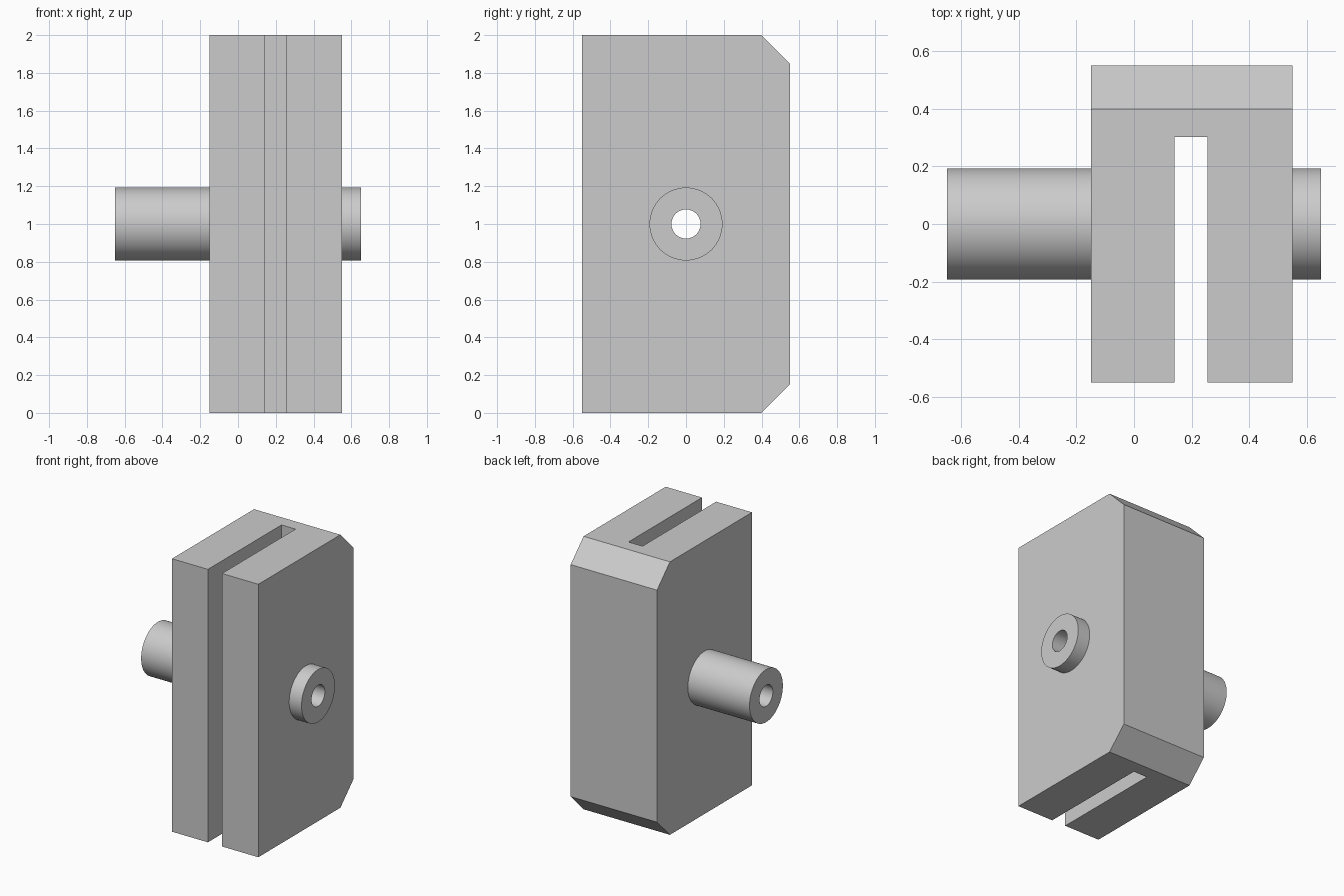
import bpy
import bmesh
import math

if "Cube" in bpy.data.objects:
    bpy.data.objects.remove(bpy.data.objects["Cube"], do_unlink=True)

grey = bpy.data.materials.new("plain_grey")
grey.use_nodes = True
colour = (0.6, 0.6, 0.6, 1)
grey.diffuse_color = colour
grey.node_tree.nodes["Principled BSDF"].inputs["Base Color"].default_value = colour

DEPTH, HEIGHT, CHAMFER = 0.55, 2.0, 0.15
LEFT, RIGHT = 0.55, -0.15
SLOT_MIN, SLOT_MAX, SLOT_BACK = 0.141, 0.255, 0.302


def prism(name, profile, x0, x1):
    """Extrude a (y, z) outline along x."""
    bm = bmesh.new()
    base = bm.faces.new([bm.verts.new((x0, y, z)) for y, z in profile])
    moved = bmesh.ops.extrude_face_region(bm, geom=[base])["geom"]
    bmesh.ops.translate(bm, vec=(x1 - x0, 0, 0),
                        verts=[v for v in moved if isinstance(v, bmesh.types.BMVert)])
    bmesh.ops.recalc_face_normals(bm, faces=bm.faces)
    mesh = bpy.data.meshes.new(name)
    bm.to_mesh(mesh)
    bm.free()
    mesh.materials.append(grey)
    obj = bpy.data.objects.new(name, mesh)
    bpy.context.collection.objects.link(obj)
    return obj


def circle(radius, sides=64):
    angles = [2 * math.pi * i / sides for i in range(sides)]
    return [(radius * math.cos(a), HEIGHT / 2 + radius * math.sin(a)) for a in angles]


def combine(target, tool, operation):
    """Apply a boolean and discard the tool."""
    mod = target.modifiers.new(operation.lower(), "BOOLEAN")
    mod.operation, mod.solver, mod.object = operation, "EXACT", tool
    bpy.context.view_layer.objects.active = target
    bpy.ops.object.modifier_apply(modifier=mod.name)
    bpy.data.objects.remove(tool, do_unlink=True)


# Block with two chamfered back edges
outline = [(-DEPTH, 0), (DEPTH - CHAMFER, 0), (DEPTH, CHAMFER),
           (DEPTH, HEIGHT - CHAMFER), (DEPTH - CHAMFER, HEIGHT), (-DEPTH, HEIGHT)]
block = prism("slotted_block", outline, RIGHT, LEFT)

# Round boss through both sides
combine(block, prism("boss", circle(0.193), -0.65, 0.65), "UNION")

# Slot open at the front, top and bottom
slot = [(-1, -1), (SLOT_BACK, -1), (SLOT_BACK, 3), (-1, 3)]
combine(block, prism("slot_cutter", slot, SLOT_MIN, SLOT_MAX), "DIFFERENCE")

# Bore along the whole boss
combine(block, prism("bore_cutter", circle(0.077), -1, 1), "DIFFERENCE")

# Smooth round walls, sharp edges
bpy.ops.object.select_all(action="DESELECT")
block.select_set(True)
bpy.context.view_layer.objects.active = block
bpy.ops.object.shade_smooth_by_angle(angle=math.radians(30))
